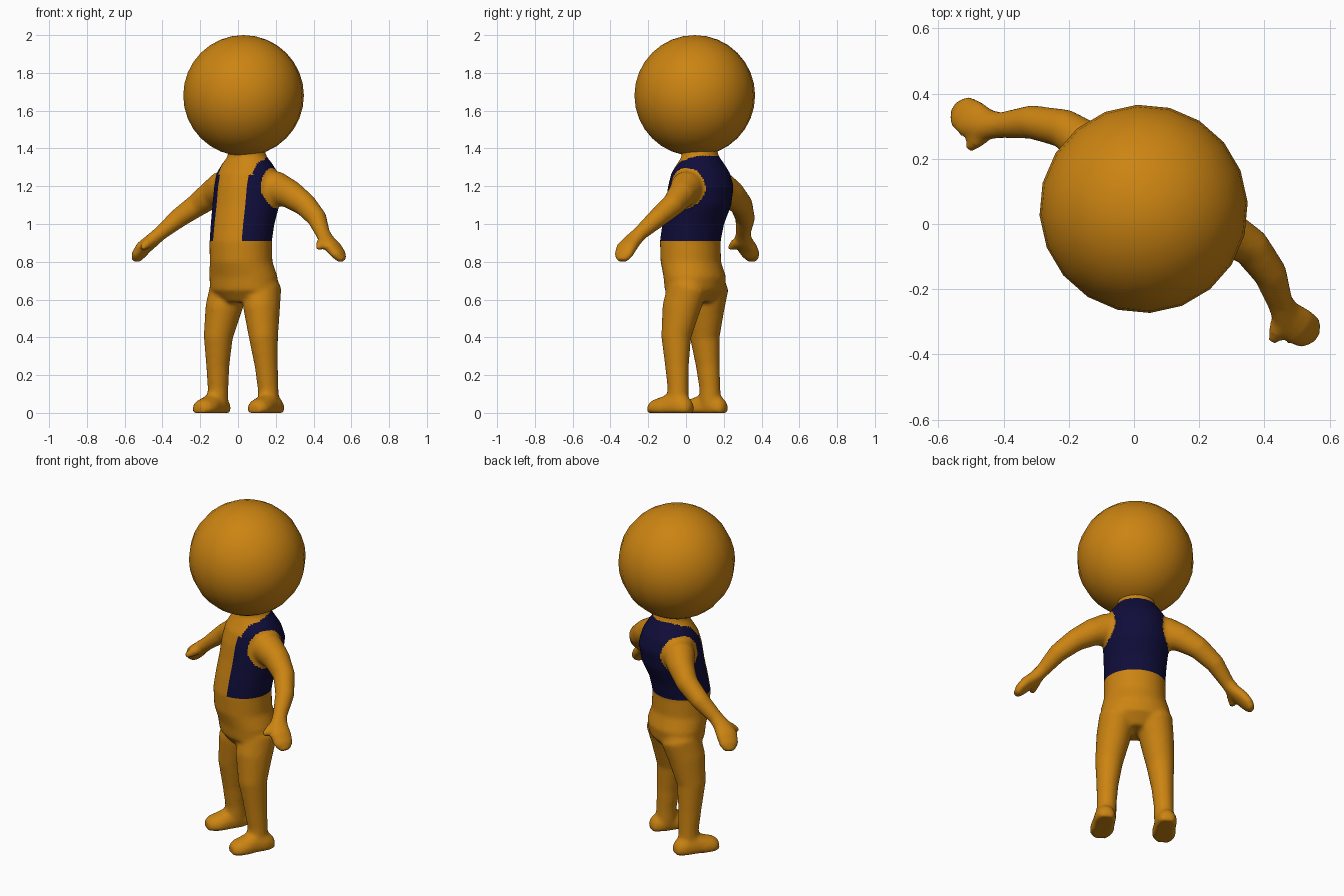
import bpy, bmesh, math
from mathutils import Vector, Matrix

cube = bpy.data.objects.get("Cube")
if cube:
    bpy.data.objects.remove(cube, do_unlink=True)

TURN = math.radians(-32.4)      # the figure stands turned about z


def material(name, rgb):
    mat = bpy.data.materials.new(name)
    mat.use_nodes = True
    mat.diffuse_color = (*rgb, 1)
    mat.node_tree.nodes["Principled BSDF"].inputs["Base Color"].default_value = (*rgb, 1)
    return mat


skin = material("orange skin", (0.6, 0.23, 0.006))
navy = material("navy vest", (0.005, 0.004, 0.042))


def loft(bm, rings, sides=20):
    """Skin over rings given as (centre, first half axis, second half axis)."""
    loops = []
    for c, u, v in rings:
        angles = [2 * math.pi * i / sides for i in range(sides)]
        loops.append([bm.verts.new(c + u * math.cos(a) + v * math.sin(a)) for a in angles])
    for lo, hi in zip(loops, loops[1:]):
        for i in range(sides):
            j = (i + 1) % sides
            bm.faces.new((lo[i], lo[j], hi[j], hi[i]))
    bm.faces.new(loops[0][::-1])
    bm.faces.new(loops[-1])


def limb(bm, points, side):
    """Tube through points of (x, y, z, radius along y, radius across)."""
    centres = [Vector((p[0] * side, p[1], p[2])) for p in points]
    rings = []
    for i, p in enumerate(points):
        t = (centres[min(i + 1, len(points) - 1)] - centres[max(i - 1, 0)]).normalized()
        w = Vector((0, 1, 0))
        w = (w - t * w.dot(t)).normalized()
        rings.append((centres[i], w * p[3], t.cross(w) * p[4]))
    loft(bm, rings)


bm = bmesh.new()

# Torso and neck: height, half width, half depth, centre y
torso = [(0.585, 0.12, 0.09, 0.05), (0.65, 0.19, 0.145, 0.055), (0.72, 0.19, 0.155, 0.055),
         (0.80, 0.17, 0.156, 0.03), (0.91, 0.168, 0.158, 0.027), (1.00, 0.172, 0.16, 0.045),
         (1.10, 0.18, 0.172, 0.078), (1.20, 0.178, 0.172, 0.093), (1.27, 0.168, 0.15, 0.092),
         (1.32, 0.138, 0.118, 0.092), (1.36, 0.104, 0.094, 0.09), (1.40, 0.1, 0.095, 0.08),
         (1.44, 0.13, 0.125, 0.07)]
loft(bm, [(Vector((0, y, z)), Vector((a, 0, 0)), Vector((0, b, 0))) for z, a, b, y in torso], 32)

arm = [(0.10, 0.10, 1.20, 0.09, 0.085), (0.17, 0.11, 1.19, 0.088, 0.09),
       (0.25, 0.13, 1.155, 0.072, 0.075), (0.34, 0.132, 1.10, 0.06, 0.062),
       (0.435, 0.095, 1.03, 0.052, 0.052), (0.51, 0.035, 0.95, 0.04, 0.038),
       (0.545, 0.015, 0.915, 0.05, 0.037), (0.595, 0.005, 0.875, 0.062, 0.036),
       (0.63, 0.008, 0.835, 0.055, 0.03), (0.65, 0.01, 0.805, 0.03, 0.018)]
thumb = [(0.535, 0.005, 0.915, 0.03, 0.03), (0.545, -0.04, 0.895, 0.026, 0.026),
         (0.555, -0.078, 0.87, 0.016, 0.016)]
leg = [(0.09, 0.075, 0.73, 0.08, 0.07), (0.102, 0.075, 0.66, 0.11, 0.10),
       (0.12, 0.045, 0.55, 0.103, 0.094), (0.142, 0.028, 0.40, 0.08, 0.076),
       (0.152, 0.04, 0.25, 0.064, 0.06), (0.157, 0.05, 0.13, 0.056, 0.054),
       (0.16, 0.05, 0.04, 0.06, 0.056)]
# Foot: y, x, half width, top height
foot = [(0.142, 0.168, 0.025, 0.05), (0.125, 0.168, 0.045, 0.075), (0.085, 0.168, 0.058, 0.10),
        (0.02, 0.168, 0.06, 0.11), (-0.04, 0.17, 0.066, 0.085), (-0.085, 0.172, 0.06, 0.072),
        (-0.115, 0.174, 0.035, 0.052)]

for side in (1, -1):
    limb(bm, arm, side)
    limb(bm, thumb, side)
    limb(bm, leg, side)
    loft(bm, [(Vector((x * side, y, h * 0.3)), Vector((w, 0, 0)), Vector((0, 0, h * 0.7)))
              for y, x, w, h in foot])

# Flat soles
for v in bm.verts:
    v.co.z = max(v.co.z, 0)
bmesh.ops.recalc_face_normals(bm, faces=bm.faces)
mesh = bpy.data.meshes.new("body")
bm.to_mesh(mesh)
bm.free()

# Fuse the parts into one soft skin
body = bpy.data.objects.new("body", mesh)
bpy.context.collection.objects.link(body)
remesh = body.modifiers.new("fuse", "REMESH")
remesh.mode = "VOXEL"
remesh.voxel_size = 0.011
smooth = body.modifiers.new("soften", "SMOOTH")
smooth.factor = 0.5
smooth.iterations = 6
depsgraph = bpy.context.evaluated_depsgraph_get()
fused = bpy.data.meshes.new_from_object(body.evaluated_get(depsgraph))
body.modifiers.clear()
body.data = fused
fused.materials.clear()
fused.materials.append(skin)
fused.materials.append(navy)


def in_vest(p):
    x, y, z = abs(p.x), p.y, p.z
    if z < 0.91 or z > min(1.36, 1.335 + 0.3 * (y - 0.05)) or x > 0.195:
        return False
    if y < 0.09 and x < (0.09 if z < 1.26 else 0.108):      # open front
        return False
    armhole = math.hypot((y - 0.1) / 0.105, (z - 1.19) / 0.108)
    return not (x > 0.13 and armhole < 1)


# Cut clean vest edges, then colour the vest faces
bm = bmesh.new()
bm.from_mesh(fused)
for co, no in (((0, 0, 0.91), (0, 0, 1)), ((0.09, 0, 0), (1, 0, 0)), ((-0.09, 0, 0), (1, 0, 0))):
    faces = [f for f in bm.faces if 0.87 < f.calc_center_median().z < 1.4]
    geom = set(faces)
    for f in faces:
        geom.update(f.edges)
        geom.update(f.verts)
    bmesh.ops.bisect_plane(bm, geom=list(geom), dist=0.0005, plane_co=co, plane_no=no)
low = min(v.co.z for v in bm.verts)
for v in bm.verts:
    v.co.z -= low * max(0, 1 - v.co.z / 0.2)
for f in bm.faces:
    f.smooth = True
    f.material_index = int(in_vest(f.calc_center_median()))
bm.to_mesh(fused)
bm.free()
body.rotation_euler.z = TURN

# Round head
bm = bmesh.new()
bmesh.ops.create_uvsphere(bm, u_segments=20, v_segments=16, radius=0.32,
                          matrix=Matrix.Translation((0, 0.055, 1.68)))
for f in bm.faces:
    f.smooth = True
head_mesh = bpy.data.meshes.new("head")
bm.to_mesh(head_mesh)
bm.free()
head_mesh.materials.append(skin)
head = bpy.data.objects.new("head", head_mesh)
head.rotation_euler.z = TURN
bpy.context.collection.objects.link(head)
